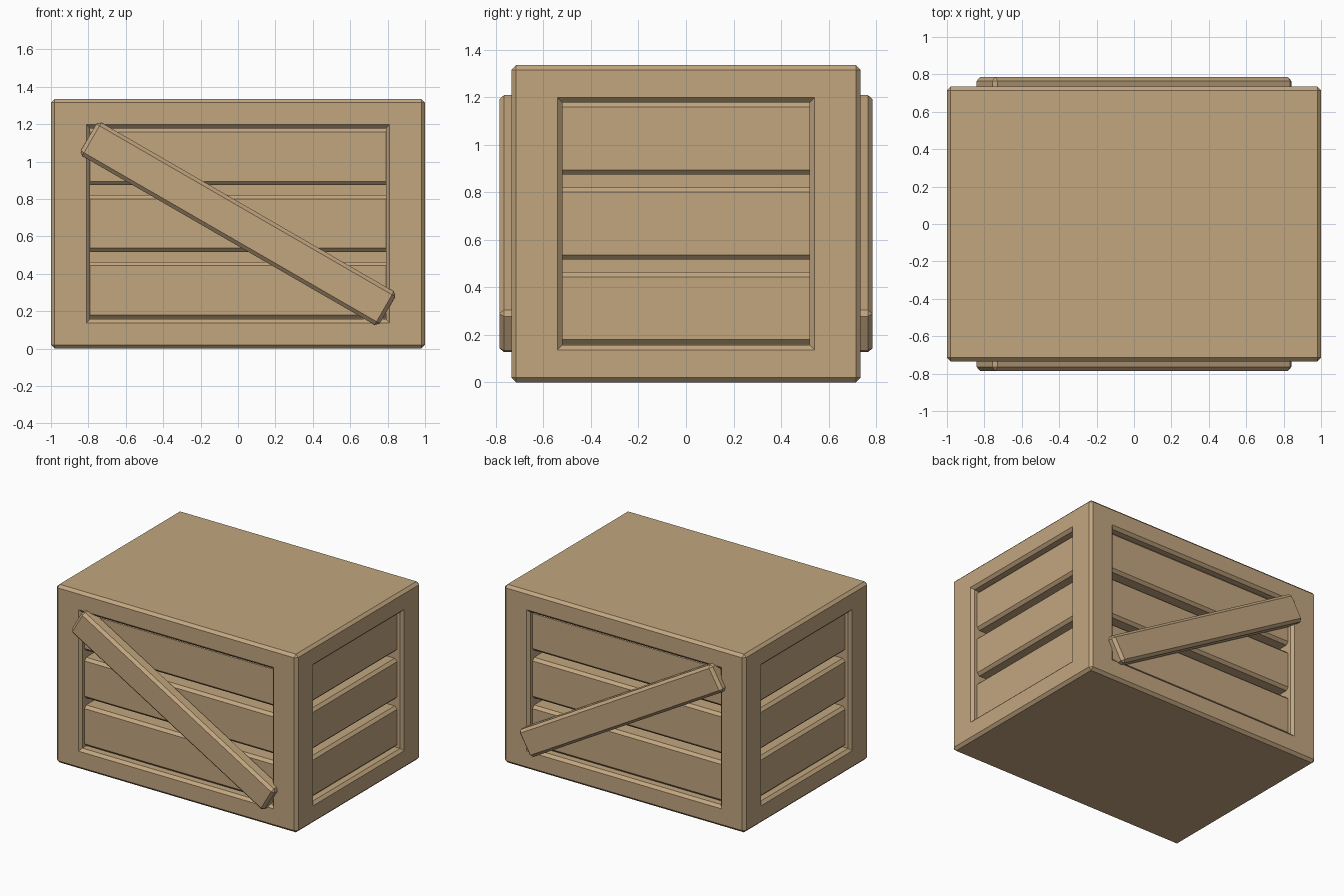
import bpy, bmesh, math
from mathutils import Matrix, Vector

if "Cube" in bpy.data.objects:
    bpy.data.objects.remove(bpy.data.objects["Cube"])

BEV = 0.02
wood = bpy.data.materials.new("pale_wood")
wood.diffuse_color = (0.54, 0.38, 0.213, 1)
wood.use_nodes = True
wood.node_tree.nodes["Principled BSDF"].inputs["Base Color"].default_value = wood.diffuse_color


def box_mesh(size, bevel=BEV):
    """Bevelled box centred on the origin."""
    bm = bmesh.new()
    bmesh.ops.create_cube(bm, size=1, matrix=Matrix.Diagonal((*size, 1)))
    bmesh.ops.bevel(bm, geom=bm.edges[:], offset=bevel, segments=1,
                    affect='EDGES', profile=0.5)
    return bm


def make_object(name, bm, loc, rot_y=0):
    bmesh.ops.recalc_face_normals(bm, faces=bm.faces)
    me = bpy.data.meshes.new(name)
    bm.to_mesh(me)
    bm.free()
    me.materials.append(wood)
    ob = bpy.data.objects.new(name, me)
    bpy.context.collection.objects.link(ob)
    ob.location = loc
    ob.rotation_euler.y = rot_y
    return ob


# Crate frame: solid box with a chamfered recess in each of the four sides
W, D, H = 2.0, 1.468, 1.335
bm = box_mesh((W, D, H))
sides = [f for f in bm.faces if abs(f.normal.z) < 0.01
         and max(abs(f.normal.x), abs(f.normal.y)) > 0.99]
for f in sides:
    n = f.normal.copy()
    axis = 0 if abs(n.x) > 0.5 else 1      # axis the side faces
    across = 1 - axis
    half = 0.54 if axis == 0 else 0.81     # half width of the opening
    front = W / 2 if axis == 0 else D / 2
    for shrink, depth in ((0, 0), (BEV, BEV), (BEV, 0.17)):
        bmesh.ops.inset_individual(bm, faces=[f], thickness=0.01)
        for v in f.verts:
            co = Vector((0, 0, 0))
            co[across] = math.copysign(half - shrink, v.co[across])
            co[axis] = math.copysign(front - depth, n[axis])
            co.z = math.copysign(0.53 - shrink, v.co.z)
            v.co = co
make_object("crate_frame", bm, (0, 0, H / 2))

# Three plank layers showing in the recesses on every side
for i in range(3):
    make_object(f"plank_layer_{i + 1}", box_mesh((1.91, 1.378, 0.304)),
                (0, 0, 0.312 + i * 0.357))

# Diagonal braces on the front and back, resting on the planks
for name, s in (("front_brace", -1), ("back_brace", 1)):
    make_object(name, box_mesh((1.846, 0.103, 0.206)),
                (0, s * 0.7335, 0.668), math.radians(30))
